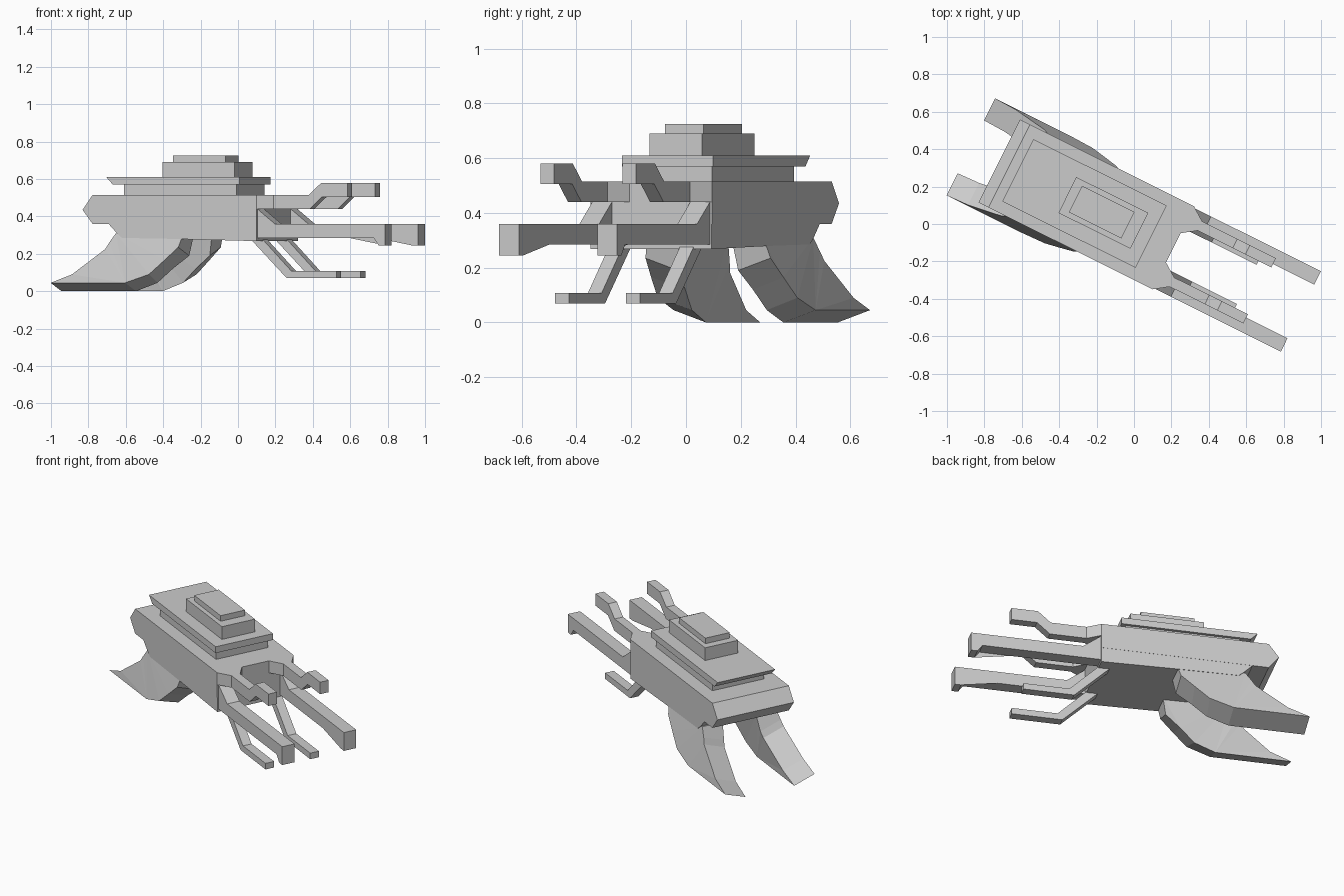
import bpy, bmesh, math
from mathutils import Matrix

if "Cube" in bpy.data.objects:
    bpy.data.objects.remove(bpy.data.objects["Cube"])

# Craft axis: local +x is forward, mirrored across local y; then yawed in plan
PLACE = Matrix.Rotation(math.radians(-26.5), 4, 'Z') @ Matrix.Translation((0, -0.02, 0))


def loft(name, ring_a, ring_b, mirror=False):
    """Solid between two matching rings of points, capped at both ends."""
    bm = bmesh.new()
    a = [bm.verts.new(p) for p in ring_a]
    b = [bm.verts.new(p) for p in ring_b]
    n = len(a)
    bm.faces.new(a)
    bm.faces.new(b[::-1])
    for i in range(n):
        j = (i + 1) % n
        bm.faces.new((a[i], b[i], b[j], a[j]))
    bmesh.ops.triangulate(bm, faces=[f for f in bm.faces if len(f.verts) > 4])
    bmesh.ops.recalc_face_normals(bm, faces=bm.faces)
    me = bpy.data.meshes.new(name)
    bm.to_mesh(me)
    bm.free()
    ob = bpy.data.objects.new(name, me)
    bpy.context.collection.objects.link(ob)
    ob.matrix_world = PLACE
    if mirror:
        m = ob.modifiers.new("mirror", 'MIRROR')
        m.use_axis = (False, True, False)
    return ob


def side(name, profile, w0, w1, mirror=False):
    """Side profile (x, z) extruded across y."""
    return loft(name, [(x, w0, z) for x, z in profile],
                [(x, w1, z) for x, z in profile], mirror)


# Hulls
side("main_hull", [(-.735, .515), (-.795, .435), (-.735, .36), (.245, .36), (.245, .515)], -.248, .248)
side("lower_hull", [(-.64, .36), (-.59, .31), (-.56, .285), (-.25, .28), (.245, .268), (.245, .36)],
     -.247, .247)

# Stepped upper decks
side("deck_base", [(-.587, .515), (.084, .515), (.084, .57), (-.587, .57)], -.168, .168)
side("deck_plate", [(-.645, .57), (.112, .57), (.112, .61), (-.684, .61)], -.186, .186)
side("cabin", [(-.388, .61), (.042, .61), (.042, .69), (-.388, .69)], -.107, .107)
side("cabin_roof", [(-.34, .69), (-.026, .69), (-.026, .725), (-.34, .725)], -.079, .079)

# Tapered fork that carries each upper arm
fork = [(.2, .248), (.245, .248), (.32, .195), (.32, .14), (.24, .084), (.2, .084)]
loft("arm_fork", [(x, y, .44) for x, y in fork], [(x, y, .515) for x, y in fork], True)

# Three pairs of forward arms
side("upper_arm", [(.3, .44), (.535, .44), (.61, .505), (.76, .505), (.76, .58),
                   (.605, .58), (.53, .515), (.3, .515)], .14, .195, True)
side("long_arm", [(.23, .44), (.245, .44), (.35, .36), (1.007, .36), (1.007, .245),
                  (.97, .245), (.94, .285), (.23, .285)], .16, .24, True)
side("lower_arm", [(.17, .31), (.21, .31), (.415, .108), (.684, .108), (.684, .07),
                   (.387, .07), (.17, .28)], .117, .173, True)

# Swept rear legs, splaying outward: x, z and outer y at each point
leg = [(-.2, .30, .24), (-.22, .235, .255), (-.296, .165, .27), (-.38, .09, .285),
       (-.52, .045, .29), (-.965, .045, .29), (-.84, .09, .285), (-.655, .225, .258),
       (-.635, .26, .25), (-.60, .31, .24)]
loft("rear_leg", [(x, y, z) for x, z, y in leg],
     [(x - .015 * (z < .2) * (x > -.5), y - .132, z - .045 * (z < .28)) for x, z, y in leg], True)
